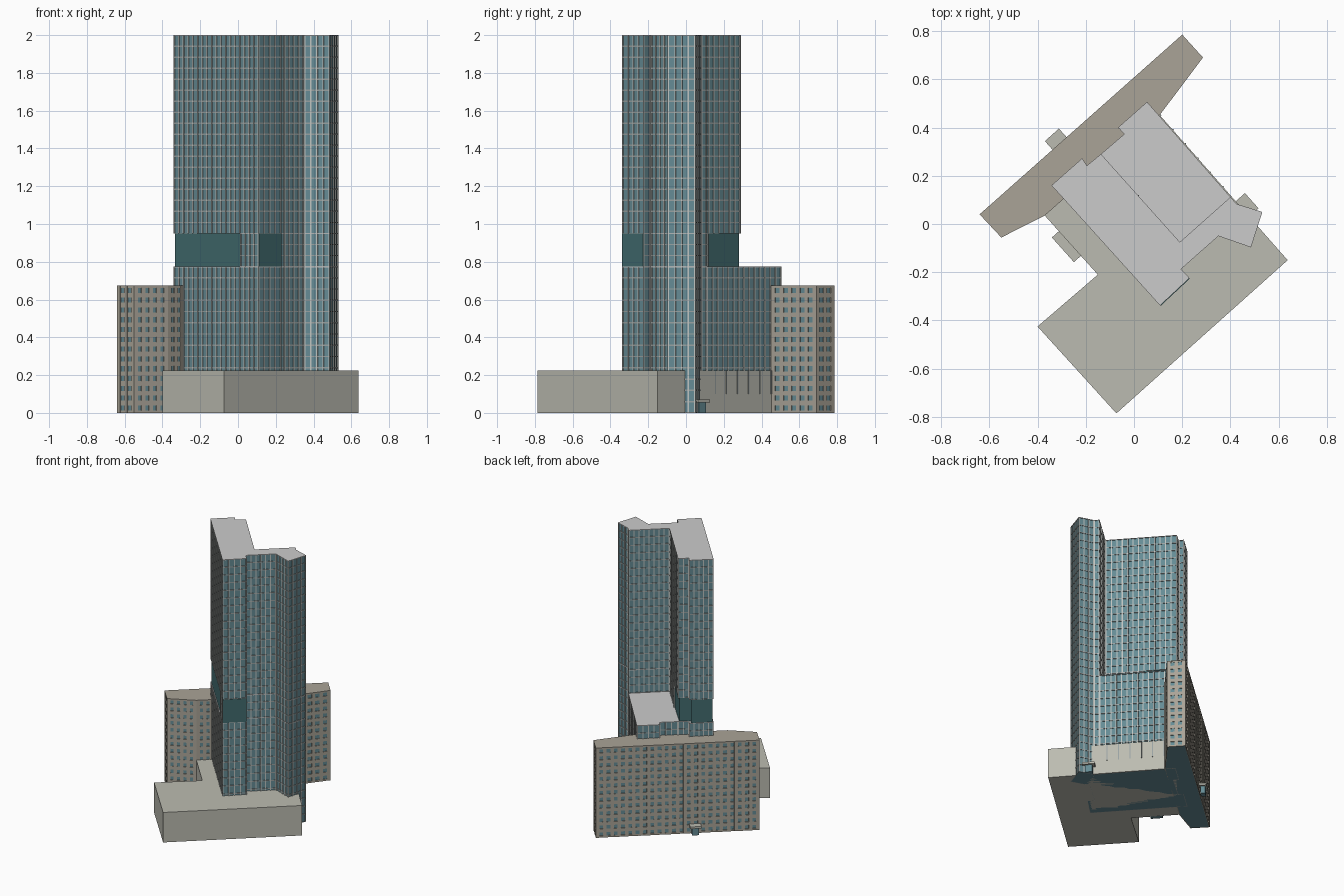
import bpy, bmesh, math
from mathutils import Vector

if "Cube" in bpy.data.objects:
    bpy.data.objects.remove(bpy.data.objects["Cube"])


def material(name, r, g, b):
    m = bpy.data.materials.new(name)
    m.diffuse_color = (r, g, b, 1)
    m.use_nodes = True
    m.node_tree.nodes["Principled BSDF"].inputs["Base Color"].default_value = m.diffuse_color
    return m


GLASS = material("tower_glass", 0.13, 0.26, 0.30)
DARK = material("dark_glass", 0.055, 0.15, 0.16)
FRAME = material("frame_grey", 0.32, 0.36, 0.36)
MULLION = material("mullion_white", 0.52, 0.55, 0.53)
WALL = material("beige_wall", 0.40, 0.37, 0.31)
STONE = material("podium_stone", 0.50, 0.50, 0.44)
ROOF = material("roof_grey", 0.56, 0.58, 0.57)


def ccw(pts):
    pts = [Vector(p) for p in pts]
    area = sum(a.x * b.y - b.x * a.y for a, b in zip(pts, pts[1:] + pts[:1]))
    return pts if area > 0 else pts[::-1]


def inset(pts, d):
    """Move each edge of a counter-clockwise outline inward by d."""
    out = []
    for i, p in enumerate(pts):
        e1 = (p - pts[i - 1]).normalized()
        e2 = (pts[(i + 1) % len(pts)] - p).normalized()
        n1, n2 = Vector((-e1.y, e1.x)), Vector((-e2.y, e2.x))
        out.append(p + (n1 + n2) * d / (1 + n1.dot(n2)))
    return out


def add_prism(bm, pts, z0, z1):
    lo = [bm.verts.new((p[0], p[1], z0)) for p in pts]
    hi = [bm.verts.new((p[0], p[1], z1)) for p in pts]
    bm.faces.new(lo[::-1])
    bm.faces.new(hi)
    for i in range(len(pts)):
        j = (i + 1) % len(pts)
        bm.faces.new((lo[i], lo[j], hi[j], hi[i]))


def add_ring(bm, outer, inner, z0, z1):
    loops = [[bm.verts.new((p.x, p.y, z)) for p in o]
             for o, z in ((inner, z0), (outer, z0), (outer, z1), (inner, z1))]
    for a, b in zip(loops, loops[1:]):
        for i in range(len(outer)):
            j = (i + 1) % len(outer)
            bm.faces.new((a[i], a[j], b[j], b[i]))


def finish(name, bm, mat):
    bmesh.ops.recalc_face_normals(bm, faces=bm.faces)
    me = bpy.data.meshes.new(name)
    bm.to_mesh(me)
    bm.free()
    me.materials.append(mat)
    ob = bpy.data.objects.new(name, me)
    bpy.context.collection.objects.link(ob)
    return ob


def prism(name, pts, z0, z1, mat):
    bm = bmesh.new()
    add_prism(bm, pts, z0, z1)
    return finish(name, bm, mat)


def block(name, cx, cy, along, across, z0, z1, mat, angle=41.8):
    t = math.radians(angle)
    u, v = Vector((math.cos(t), math.sin(t))), Vector((-math.sin(t), math.cos(t)))
    pts = [Vector((cx, cy)) + u * along / 2 * a + v * across / 2 * b
           for a, b in ((-1, -1), (1, -1), (1, 1), (-1, 1))]
    return prism(name, pts, z0, z1, mat)


def facade(name, outline, z0, z1, floor, band, bay, pier, depth, band_mat, pier_mat, roof):
    """Glass core wrapped in floor bands and vertical piers, with a roof slab."""
    outer = ccw(outline)
    inner = inset(outer, depth)
    prism(name + "_glass", inner, z0, z1 - 0.004, GLASS)
    prism(name + "_roof", outer, z1 - 0.004, z1, roof)
    # floor bands
    bm = bmesh.new()
    n = max(1, round((z1 - z0) / floor))
    for k in range(n + 1):
        z = z0 + (z1 - z0) * k / n
        add_ring(bm, inset(outer, depth * 0.2), inner,
                 max(z0, z - band / 2), min(z1 - 0.004, z + band / 2))
    finish(name + "_floor_bands", bm, band_mat)
    # vertical piers
    bm = bmesh.new()
    for a, b in zip(outer, outer[1:] + outer[:1]):
        length = (b - a).length
        e = (b - a) / length
        nrm = Vector((-e.y, e.x)) * depth
        count = max(1, round((length - pier) / bay))
        for k in range(count + 1):
            c = a + e * (pier / 2 + (length - pier) * k / count)
            p, q = c - e * pier / 2, c + e * pier / 2
            add_prism(bm, (p, q, q + nrm, p + nrm), z0, z1 - 0.004)
    finish(name + "_piers", bm, pier_mat)


# Footprints
wing = [(0.40, 0.112), (0.425, 0.083), (0.532, 0.05), (0.485, -0.097), (0.35, -0.05),
        (0.195, -0.187), (0.23, -0.224), (0.108, -0.338)]
west_end = [(-0.342, 0.16), (-0.215, 0.272), (-0.195, 0.242), (-0.137, 0.29)]
rear_block = [(-0.04, 0.373), (-0.066, 0.40), (0.054, 0.506)]
elbow = (0.19, -0.075)
slab = [(-0.64, 0.04), (0.20, 0.785), (0.286, 0.69), (0.107, 0.452),
        (-0.285, 0.11), (-0.37, 0.035), (-0.55, -0.056)]

# Tower: wide lower part, middle transfer floors, L-shaped upper shaft
tower = dict(floor=0.0585, band=0.007, bay=0.036, pier=0.007, depth=0.005,
             band_mat=FRAME, pier_mat=MULLION, roof=ROOF)
facade("lower_tower", west_end + rear_block + wing, 0, 0.775, **tower)
facade("middle_tower", [(0.015, 0.12), elbow] + wing + [(0.01, -0.229)], 0.775, 0.95, **tower)
facade("upper_tower", west_end + [elbow] + wing, 0.95, 2.0, **tower)

# Dark recessed floors and the matching flush panel on the front right face
prism("recessed_floors", [(-0.334, 0.16), (-0.222, 0.258), (-0.202, 0.228), (-0.14, 0.28),
                          (0.015, 0.112), (0.01, -0.219)], 0.775, 0.95, DARK)
block("front_dark_panel", 0.1685, -0.281, 0.163, 0.006, 0.775, 0.95, DARK, 43)

# Podium
prism("podium", [(-0.4, -0.425), (-0.073, -0.785), (0.637, -0.15), (0.057, 0.508),
                 (-0.37, 0.035), (-0.15, -0.21)], 0, 0.225, STONE)

# Thin fins reaching down the podium's back right wall
for i in range(6):
    t = 0.1 + 0.15 * i
    block("wall_fin", 0.40 - 0.345 * t + 0.003, 0.112 + 0.394 * t + 0.003,
          0.006, 0.006, 0.1, 0.225, FRAME)

# Rear slab building with punched windows
facade("rear_slab", slab, 0, 0.675, floor=0.052, band=0.025, bay=0.05, pier=0.024,
       depth=0.006, band_mat=WALL, pier_mat=WALL, roof=WALL)

# Entrances: canopy and glazed door box
for side, cx, cy, along, across in (("east", 0.462, 0.073, 0.07, 0.085),
                                    ("rear", -0.322, 0.349, 0.078, 0.055),
                                    ("west", -0.278, -0.092, 0.045, 0.137)):
    block(side + "_canopy", cx, cy, along, across, 0.055, 0.070, STONE)
    block(side + "_door", cx, cy, along * 0.6, across * 0.6, 0, 0.055, GLASS)
